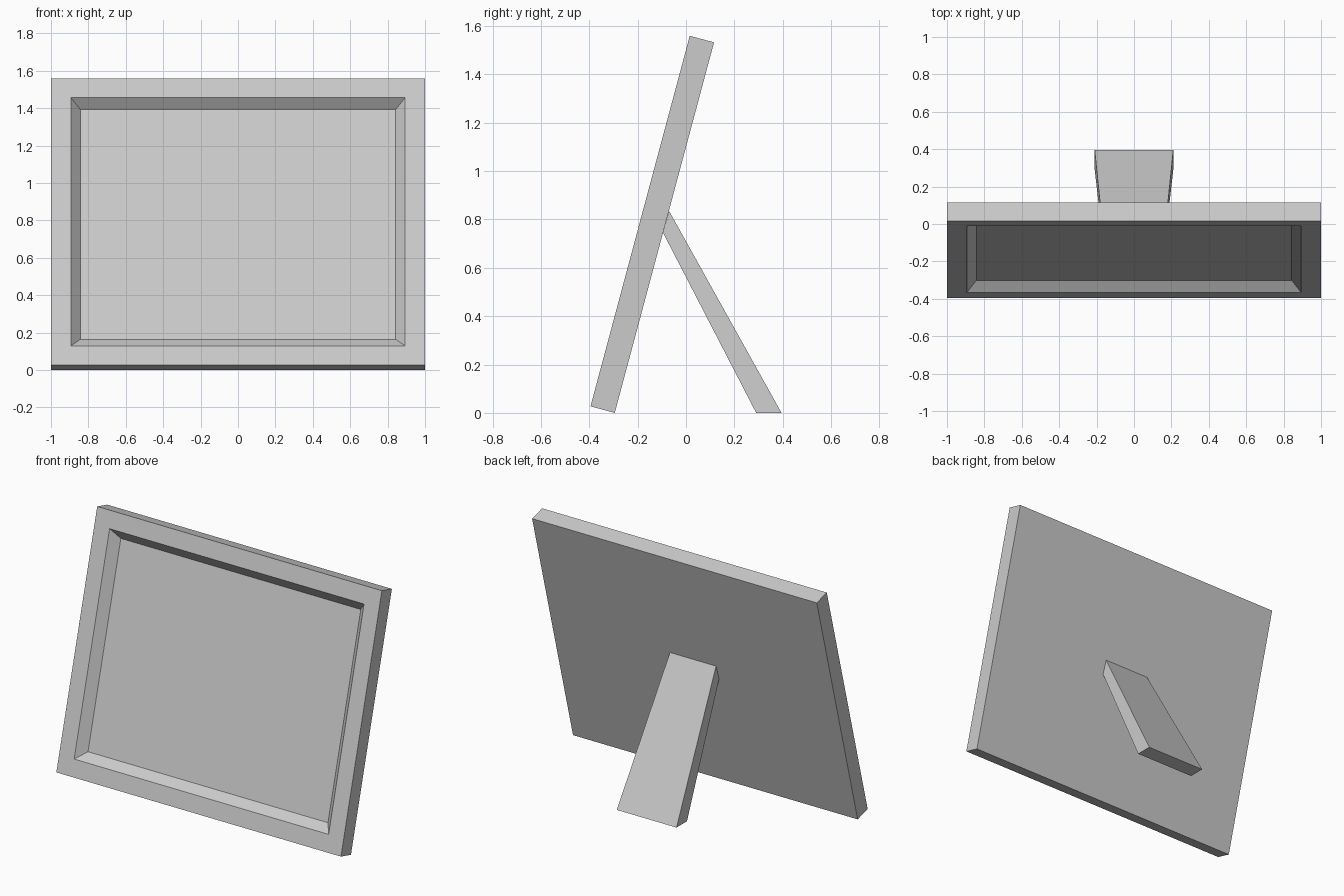
import bpy, bmesh
from math import radians
from mathutils import Matrix

cube = bpy.data.objects.get("Cube")
if cube:
    bpy.data.objects.remove(cube, do_unlink=True)

grey = bpy.data.materials.new("plain grey")
grey.use_nodes = True
grey.diffuse_color = (0.6, 0.6, 0.6, 1)
grey.node_tree.nodes["Principled BSDF"].inputs["Base Color"].default_value = (0.6, 0.6, 0.6, 1)


def add_object(name, bm):
    bmesh.ops.recalc_face_normals(bm, faces=bm.faces)
    mesh = bpy.data.meshes.new(name)
    bm.to_mesh(mesh)
    bm.free()
    mesh.materials.append(grey)
    obj = bpy.data.objects.new(name, mesh)
    bpy.context.collection.objects.link(obj)
    return obj


# Picture frame: a slab with a flat border and a sloped recess, leaning back
WIDTH, HEIGHT, DEPTH = 2.0, 1.586, 0.104
TILT = radians(15)
bm = bmesh.new()
bmesh.ops.create_cube(bm, size=1)
bmesh.ops.scale(bm, vec=(WIDTH, DEPTH, HEIGHT), verts=bm.verts)
bmesh.ops.translate(bm, vec=(0, DEPTH / 2, HEIGHT / 2), verts=bm.verts)
bm.normal_update()
front = [f for f in bm.faces if f.normal.y < -0.9]
bmesh.ops.inset_region(bm, faces=front, thickness=0.106, use_even_offset=True)
bmesh.ops.inset_region(bm, faces=front, thickness=0.051, use_even_offset=True)
bmesh.ops.translate(bm, vec=(0, 0.055, 0), verts=front[0].verts)
lean = Matrix.Translation((0, -0.395, 0.027)) @ Matrix.Rotation(-TILT, 4, "X")
bmesh.ops.transform(bm, matrix=lean, verts=bm.verts)
add_object("picture_frame", bm)

# Rear stand: a tapered leg, wider at the foot, cut flush to floor and frame back
profile = [(-0.07, 0.835, 0.162), (-0.095, 0.745, 0.166),
           (0.29, 0, 0.21), (0.395, 0, 0.21)]
bm = bmesh.new()
sides = [[bm.verts.new((side * half, y, z)) for y, z, half in profile]
         for side in (-1, 1)]
for ring in sides:
    bm.faces.new(ring)
for i in range(4):
    j = (i + 1) % 4
    bm.faces.new((sides[0][i], sides[0][j], sides[1][j], sides[1][i]))
add_object("rear_stand", bm)
